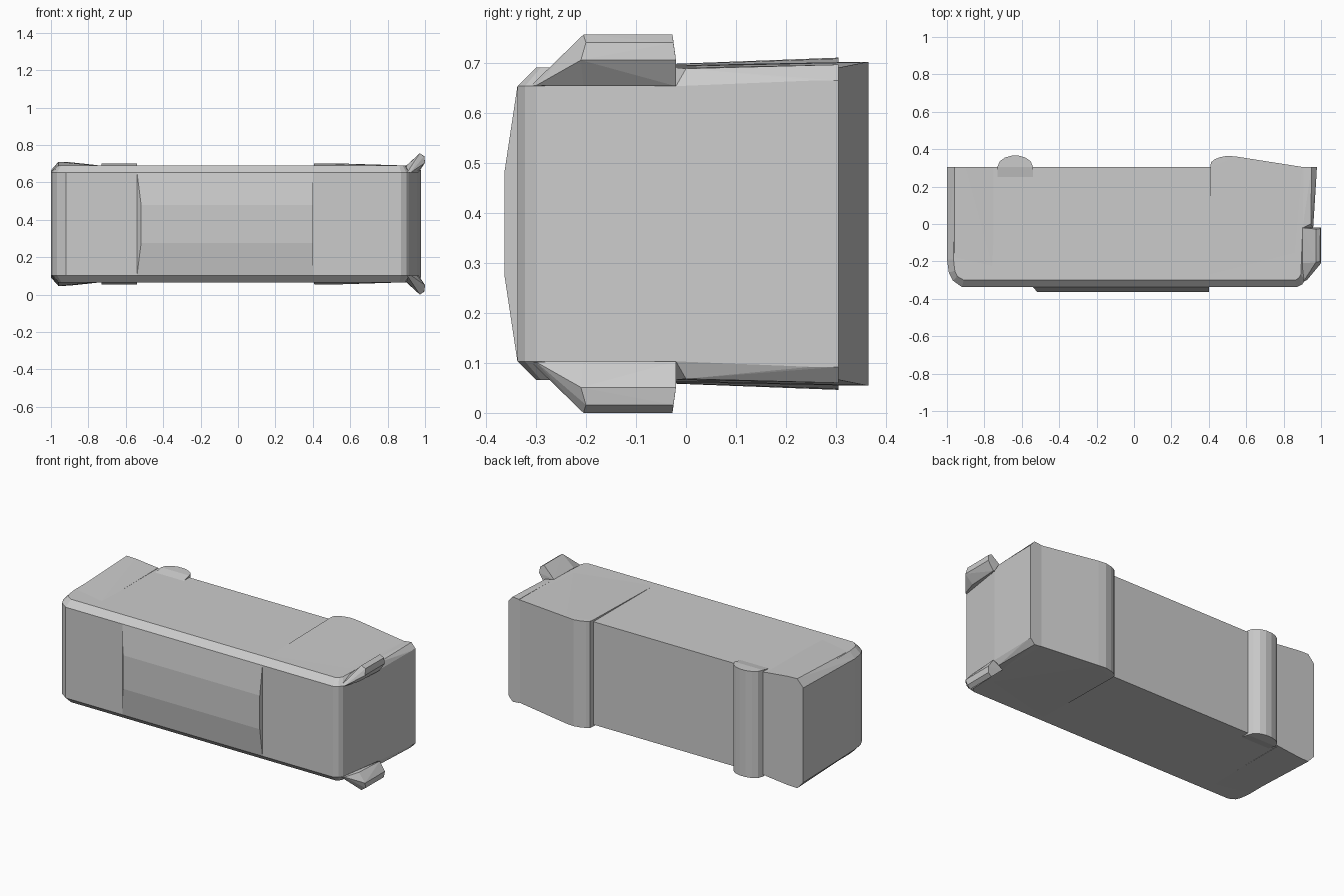
import bpy, bmesh

if "Cube" in bpy.data.objects:
    bpy.data.objects.remove(bpy.data.objects["Cube"])

C = 0.378          # mid-height, the model is symmetric about this plane


def make(name, bm):
    bmesh.ops.recalc_face_normals(bm, faces=bm.faces)
    me = bpy.data.meshes.new(name)
    bm.to_mesh(me)
    bm.free()
    ob = bpy.data.objects.new(name, me)
    bpy.context.collection.objects.link(ob)
    return ob


def hull(name, pts):
    """Faceted convex part through the given points."""
    bm = bmesh.new()
    vs = [bm.verts.new(p) for p in pts]
    res = bmesh.ops.convex_hull(bm, input=vs)
    junk = [g for g in res["geom_interior"] if isinstance(g, bmesh.types.BMVert)]
    if junk:
        bmesh.ops.delete(bm, geom=junk, context='VERTS')
    bmesh.ops.dissolve_limit(bm, angle_limit=0.01, verts=bm.verts, edges=bm.edges)
    return make(name, bm)


def both(pts):
    """Add the mirror image about the mid-height; z is given as an offset."""
    return [(x, y, C + s * h) for x, y, h in pts for s in (1, -1)]


# Body: outer outline for the walls, smaller outline for the chamfered top and bottom
outer = [(-1, .305), (-1, -.19), (-.99, -.26), (-.968, -.303), (-.92, -.337),
         (.872, -.337), (.90, -.322), (.915, -.30), (.958, -.02), (.978, .305)]
inner = [(-.965, .305), (-.965, -.19), (-.958, -.25), (-.945, -.28), (-.91, -.30),
         (.862, -.30), (.88, -.29), (.892, -.27), (.902, -.02), (.907, .305)]
bm = bmesh.new()
rings = []
for outline, h in ((inner, -.312), (outer, -.275), (outer, .275), (inner, .312)):
    rings.append([bm.verts.new((x, y, C + h)) for x, y in outline])
n = len(outer)
for a, b in zip(rings, rings[1:]):
    for i in range(n):
        j = (i + 1) % n
        bm.faces.new((a[i], a[j], b[j], b[i]))
bm.faces.new(rings[0])
bm.faces.new(rings[-1])
make("body", bm)

# Raised front panel with sloped upper and lower bands
hull("front_panel", both([(-.54, -.33, .275), (-.54, -.337, .275), (-.518, -.363, .102),
                          (.40, -.33, .275), (.40, -.337, .275), (.40, -.363, .102)]))

# Rounded rib across the back
rib = [(-.73, .305), (-.718, .335), (-.69, .355), (-.655, .365),
       (-.615, .365), (-.58, .355), (-.552, .335), (-.54, .305)]
hull("back_rib", both([(x, y, .323) for x, y in rib] +
                      [(-.73, .25, .312), (-.54, .25, .312)]))

# Wedge on the back, rounded at its tall end
wedge = [(.408, .305), (.412, .33), (.43, .345), (.46, .357), (.50, .365), (.55, .36)]
hull("back_wedge", both([(x, y, .323) for x, y in wedge] +
                        [(.90, .305, .312), (.405, -.27, .312), (.89, -.2, .311)]))

# Slight flare of the left end towards the back
hull("left_flare", both([(-.96, .305, .332), (-.90, .305, .33), (-.75, .305, .314),
                         (-1, .305, .287), (-1, -.19, .275), (-.96, -.25, .309),
                         (-.75, -.25, .311)]))

# Thin lip along the chamfer of the right end
hull("right_lip", both([(.907, .305, .314), (.902, -.02, .312), (.978, .305, .286),
                        (.975, .25, .286), (.958, -.02, .275), (.945, .0, .31),
                        (.95, .305, .318)]))

# Ears, one above and one below
ear = [(.905, -.31, .276), (.925, -.30, .276), (.90, -.21, .31), (.90, -.02, .312),
       (.955, -.205, .275), (.965, -.02, .275),
       (.972, -.205, .378), (.972, -.027, .378), (.97, -.235, .327),
       (.995, -.20, .362), (1.0, -.21, .327), (.996, -.025, .362), (1.0, -.02, .327)]
for name, s in (("upper_ear", 1), ("lower_ear", -1)):
    hull(name, [(x, y, C + s * h) for x, y, h in ear])
